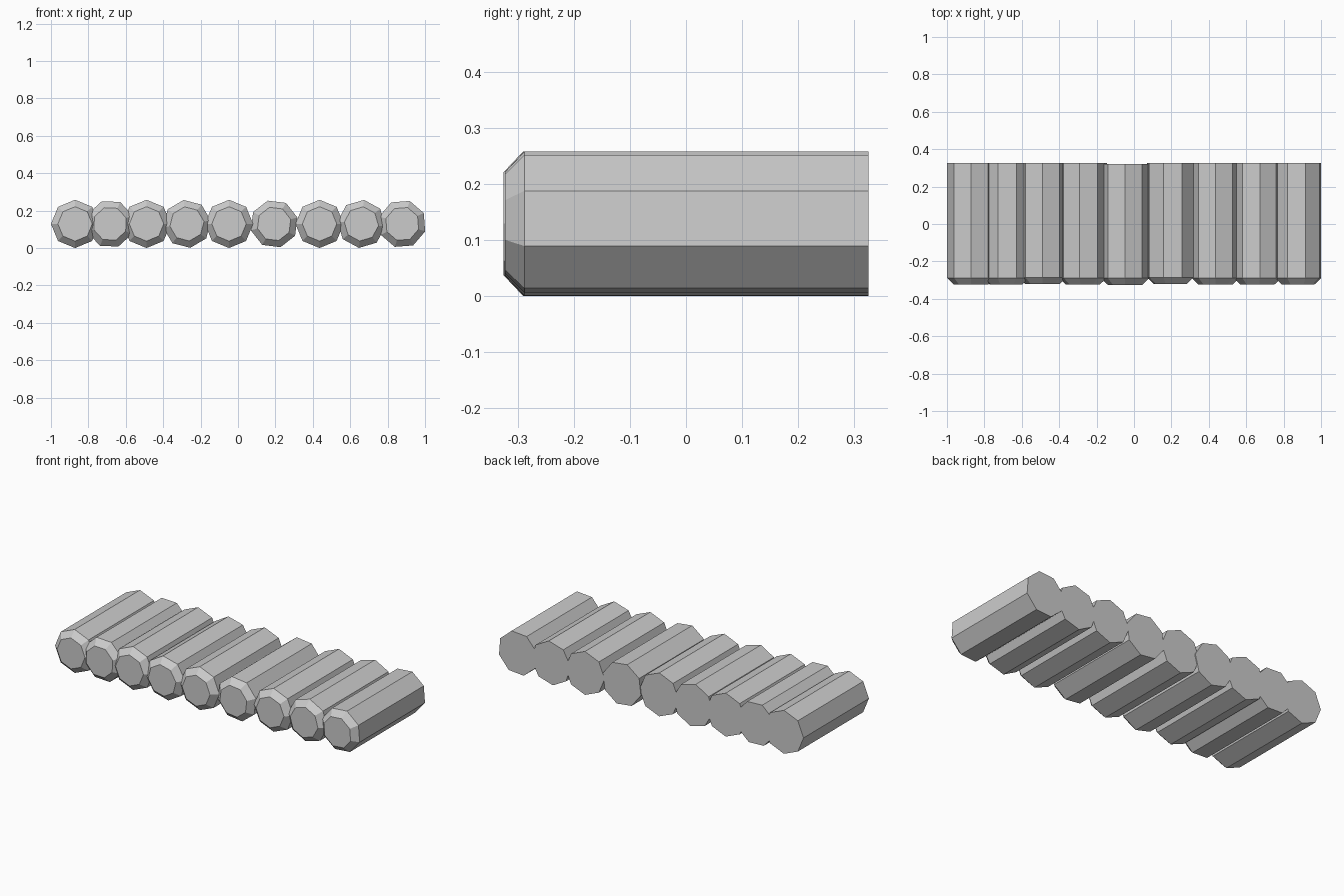
import bpy, bmesh, math

if "Cube" in bpy.data.objects:
    bpy.data.objects.remove(bpy.data.objects["Cube"])

RADIUS, END_RADIUS, BEVEL = 0.129, 0.092, 0.035
SIDES = 8

# (centre x, roll in degrees, front y, back y) for each log
LOGS = [
    (-0.871, 0, -0.323, 0.325),
    (-0.684, 20, -0.323, 0.325),
    (-0.489, 0, -0.320, 0.325),
    (-0.273, 8, -0.323, 0.325),
    (-0.048, 0, -0.325, 0.320),
    (0.193, 15.5, -0.320, 0.325),
    (0.436, 0, -0.323, 0.325),
    (0.660, -6, -0.323, 0.325),
    (0.878, -18, -0.323, 0.325),
]


def log(name, x, roll, front, back):
    """Octagonal log along y with a chamfered front end and a flat back."""
    bm = bmesh.new()
    rings = []
    for y, r in ((front, END_RADIUS), (front + BEVEL, RADIUS), (back, RADIUS)):
        ring = []
        for i in range(SIDES):
            a = math.radians(90 + roll) + i * math.tau / SIDES
            ring.append(bm.verts.new((x + r * math.cos(a), y, RADIUS + r * math.sin(a))))
        rings.append(ring)
    for a, b in zip(rings, rings[1:]):
        for i in range(SIDES):
            j = (i + 1) % SIDES
            bm.faces.new((a[i], a[j], b[j], b[i]))
    # end caps
    bm.faces.new(rings[0])
    bm.faces.new(rings[-1])
    bmesh.ops.recalc_face_normals(bm, faces=bm.faces)
    mesh = bpy.data.meshes.new(name)
    bm.to_mesh(mesh)
    bm.free()
    bpy.context.collection.objects.link(bpy.data.objects.new(name, mesh))


# row of logs
for n, spec in enumerate(LOGS, 1):
    log(f"log_{n}", *spec)
